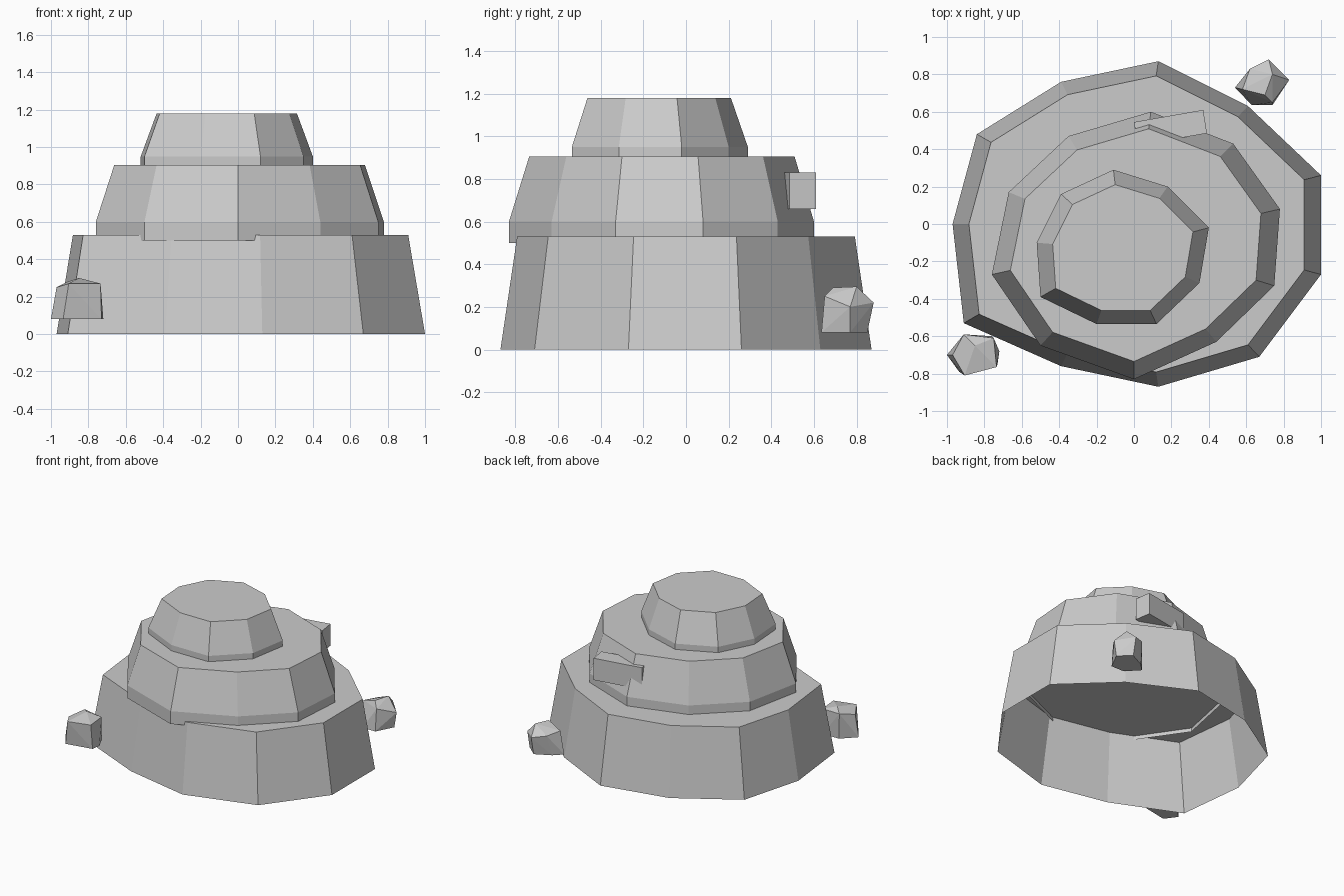
import bpy, bmesh
from mathutils import Vector

if "Cube" in bpy.data.objects:
    bpy.data.objects.remove(bpy.data.objects["Cube"])

stone = bpy.data.materials.new("grey stone")
stone.diffuse_color = (0.6, 0.6, 0.6, 1)
stone.use_nodes = True
stone.node_tree.nodes["Principled BSDF"].inputs["Base Color"].default_value = stone.diffuse_color


def finish(name, bm):
    mesh = bpy.data.meshes.new(name)
    bm.to_mesh(mesh)
    bm.free()
    mesh.materials.append(stone)
    bpy.context.collection.objects.link(bpy.data.objects.new(name, mesh))


def tier(name, outline, centre, levels):
    """Open-bottomed shell: the outline scaled about centre at each (z, scale), capped on top."""
    bm = bmesh.new()
    c = Vector(centre)
    rings = []
    for z, s in levels:
        pts = [c + (Vector(p) - c) * s for p in outline]
        rings.append([bm.verts.new((p.x, p.y, z)) for p in pts])
    n = len(outline)
    for low, high in zip(rings, rings[1:]):
        for i in range(n):
            j = (i + 1) % n
            bm.faces.new((low[i], low[j], high[j], high[i]))
    bm.faces.new(rings[-1])
    finish(name, bm)


def rock(name, foot, upper, floor=0.08):
    """Faceted boulder with a flat foot."""
    bm = bmesh.new()
    for x, y in foot:
        bm.verts.new((x, y, floor))
    for p in upper:
        bm.verts.new(p)
    out = bmesh.ops.convex_hull(bm, input=bm.verts[:])
    loose = [v for v in bm.verts if not v.link_faces]
    bmesh.ops.delete(bm, geom=loose, context='VERTS')
    bmesh.ops.recalc_face_normals(bm, faces=bm.faces[:])
    finish(name, bm)


# Stacked mound tiers
tier("lower_tier",
     [(.13, .87), (-.39, .76), (-.84, .48), (-.97, 0), (-.91, -.53), (-.39, -.76),
      (.13, -.87), (.67, -.71), (1, -.27), (1, .26), (.61, .63)],
     (0, 0), [(0, 1), (.53, .91)])
tier("middle_tier",
     [(.09, .60), (-.35, .47), (-.67, .17), (-.76, -.27), (-.50, -.65),
      (0, -.83), (.44, -.63), (.75, -.33), (.78, .08), (.53, .43)],
     (0, -.1), [(.5, 1), (.6, 1), (.905, .87)])
tier("upper_tier",
     [(-.11, .29), (-.39, .16), (-.52, -.10), (-.50, -.39), (-.20, -.535),
      (.12, -.535), (.35, -.315), (.40, -.02), (.18, .20)],
     (-.06, -.14), [(.88, 1), (.95, 1), (1.18, .815)])

# Slab jutting from the back of the middle tier
bm = bmesh.new()
base = bm.faces.new([bm.verts.new((x, y, .66)) for x, y in
                     [(0, .545), (.02, .42), (.39, .485), (.37, .61)]])
top = bmesh.ops.extrude_face_region(bm, geom=[base])["geom"]
bmesh.ops.translate(bm, vec=(0, 0, .17), verts=[g for g in top if isinstance(g, bmesh.types.BMVert)])
bmesh.ops.recalc_face_normals(bm, faces=bm.faces[:])
finish("back_slab", bm)

# Boulders beside the mound
rock("front_left_rock",
     [(-1, -.70), (-.935, -.79), (-.90, -.60), (-.76, -.60), (-.72, -.68), (-.73, -.75)],
     [(-.97, -.70, .25), (-.905, -.81, .27), (-.735, -.765, .27),
      (-.75, -.61, .27), (-.91, -.59, .28), (-.85, -.65, .30)])
rock("back_right_rock",
     [(.54, .73), (.63, .635), (.74, .635), (.81, .77), (.72, .85), (.60, .79)],
     [(.83, .77, .20), (.72, .88, .22), (.62, .83, .24), (.58, .72, .25),
      (.74, .65, .25), (.70, .69, .29), (.74, .80, .295)])
